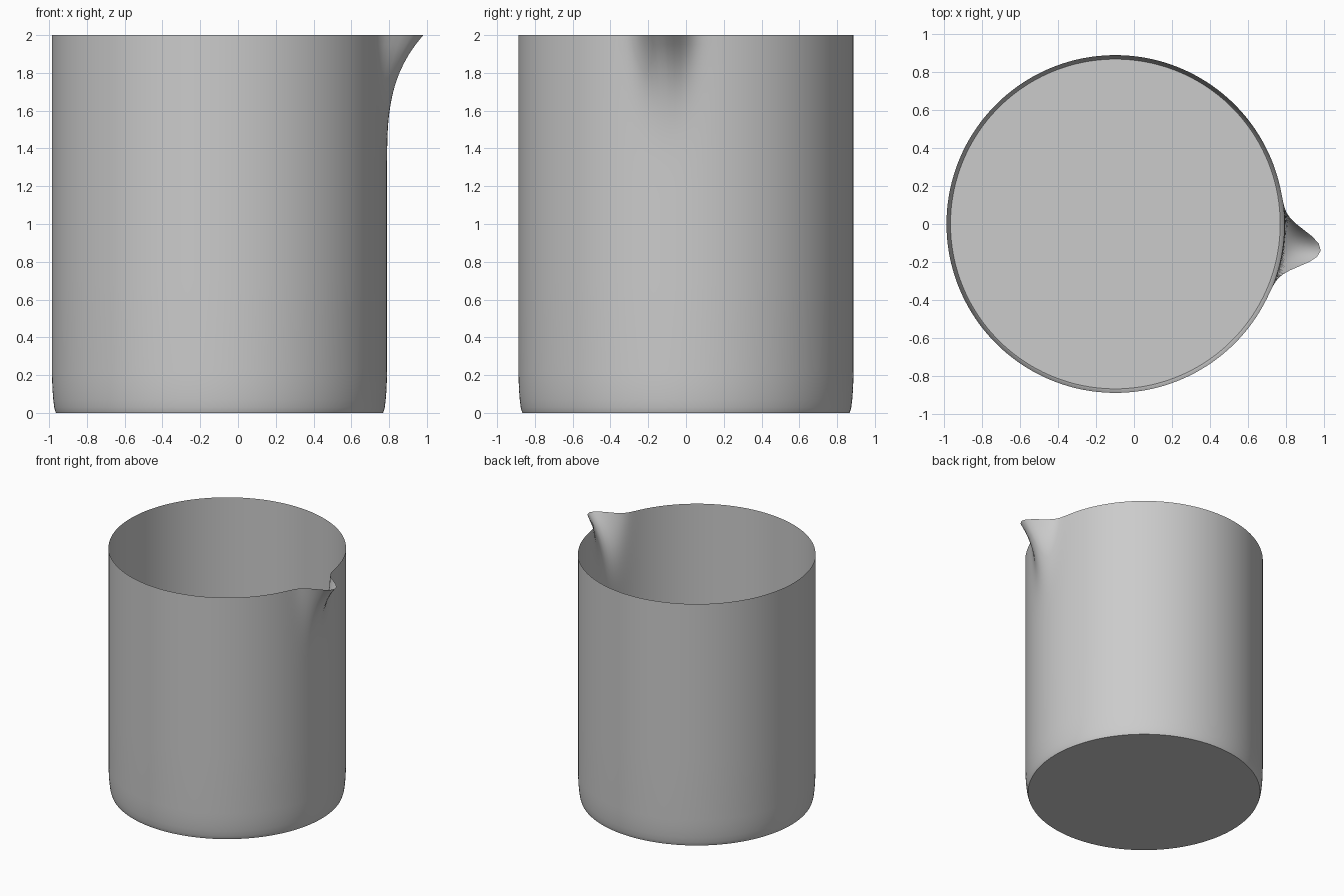
import bpy, bmesh, math

if "Cube" in bpy.data.objects:
    bpy.data.objects.remove(bpy.data.objects["Cube"])

CX, R, SEG = -0.098, 0.887, 192
SPOUT_ANGLE = math.atan2(-0.14, 1.08)

# wall profile: rounded foot, then straight up to the rim
profile = [(0.866, 0.0), (0.870, 0.01), (0.875, 0.03), (0.880, 0.07),
           (0.884, 0.12), (0.886, 0.17), (R, 0.22), (R, 0.7)]
profile += [(R, 1.1 + 0.9 * i / 18) for i in range(19)]


def spout_offset(angle, z):
    """Outward push that flares the pouring lip near the rim."""
    t = max(0.0, (z - 1.1) / 0.9)
    d = (angle - SPOUT_ANGLE + math.pi) % math.tau - math.pi
    return 0.201 * t ** 4 * math.exp(-0.5 * (d / 0.085) ** 2)


bm = bmesh.new()

# side wall with spout
rings = []
for r, z in profile:
    ring = []
    for i in range(SEG):
        a = SPOUT_ANGLE + math.tau * i / SEG
        rr = r + spout_offset(a, z)
        ring.append(bm.verts.new((CX + rr * math.cos(a), rr * math.sin(a), z)))
    rings.append(ring)
for lo, hi in zip(rings, rings[1:]):
    for i in range(SEG):
        j = (i + 1) % SEG
        bm.faces.new((lo[i], lo[j], hi[j], hi[i]))

# flat base
centre = bm.verts.new((CX, 0, 0))
for i in range(SEG):
    bm.faces.new((centre, rings[0][(i + 1) % SEG], rings[0][i]))

mesh = bpy.data.meshes.new("beaker")
bm.to_mesh(mesh)
bm.free()
beaker = bpy.data.objects.new("beaker", mesh)
bpy.context.collection.objects.link(beaker)
bpy.context.view_layer.objects.active = beaker
beaker.select_set(True)
bpy.ops.object.shade_smooth_by_angle(angle=math.radians(40))
